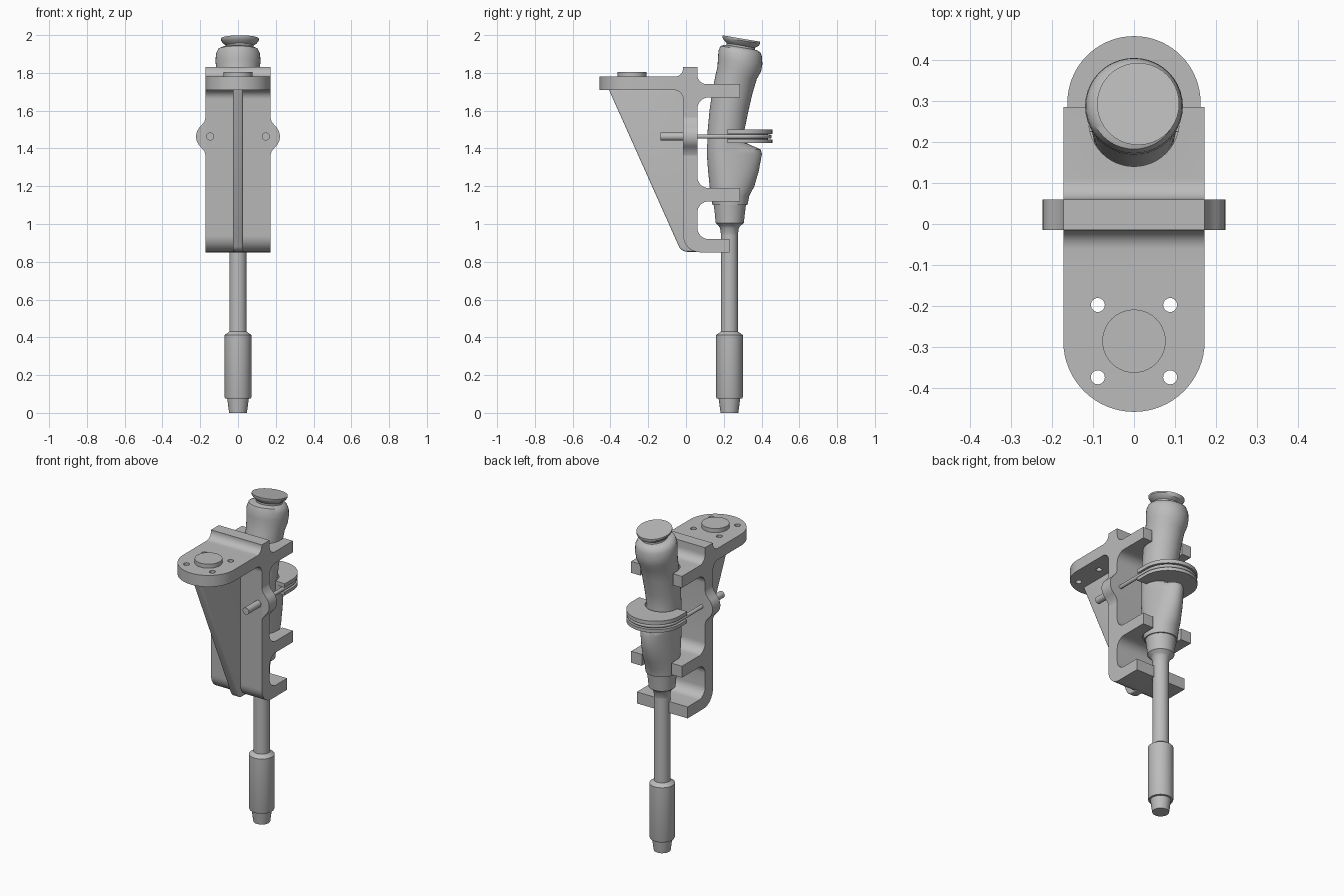
import bpy, bmesh
from math import radians, sin, cos, pi, tan
from mathutils import Vector

cube = bpy.data.objects.get("Cube")
if cube:
    bpy.data.objects.remove(cube, do_unlink=True)

grey = bpy.data.materials.new("plain grey")
grey.use_nodes = True
grey.diffuse_color = (0.5, 0.5, 0.5, 1)
grey.node_tree.nodes["Principled BSDF"].inputs["Base Color"].default_value = (0.5, 0.5, 0.5, 1)


def finish(name, bm):
    """Turn a bmesh into a named, coloured object."""
    bmesh.ops.recalc_face_normals(bm, faces=bm.faces)
    mesh = bpy.data.meshes.new(name)
    bm.to_mesh(mesh)
    bm.free()
    mesh.materials.append(grey)
    obj = bpy.data.objects.new(name, mesh)
    bpy.context.collection.objects.link(obj)
    return obj


def activate(obj):
    bpy.ops.object.select_all(action='DESELECT')
    obj.select_set(True)
    bpy.context.view_layer.objects.active = obj


def smooth(obj, angle=32):
    activate(obj)
    bpy.ops.object.shade_smooth_by_angle(angle=radians(angle))


def apply_modifier(obj, mod):
    activate(obj)
    bpy.ops.object.modifier_apply(modifier=mod.name)


def rounded(corners, steps=8):
    """Polygon from (a, b) or (a, b, fillet radius) corners."""
    out = []
    for i, c in enumerate(corners):
        p = Vector(c[:2])
        if len(c) < 3:
            out.append(p)
            continue
        u = (Vector(corners[i - 1][:2]) - p).normalized()
        v = (Vector(corners[(i + 1) % len(corners)][:2]) - p).normalized()
        half = u.angle(v) / 2
        centre = p + (u + v).normalized() * (c[2] / sin(half))
        start = p + u * (c[2] / tan(half)) - centre
        end = p + v * (c[2] / tan(half)) - centre
        for k in range(steps + 1):
            t = k / steps
            sweep = pi - 2 * half
            out.append(centre + start * (sin((1 - t) * sweep) / sin(sweep))
                       + end * (sin(t * sweep) / sin(sweep)))
    return out


def arc(cx, cy, r, a0, a1, steps=24):
    angles = [radians(a0 + (a1 - a0) * k / steps) for k in range(steps + 1)]
    return [(cx + r * cos(a), cy + r * sin(a)) for a in angles]


def prism(name, points, axis, lo, hi):
    """Extrude a 2D outline along one axis."""
    place = {'x': lambda p, d: (d, p[0], p[1]),
             'y': lambda p, d: (p[0], d, p[1]),
             'z': lambda p, d: (p[0], p[1], d)}[axis]
    bm = bmesh.new()
    low = [bm.verts.new(place(p, lo)) for p in points]
    high = [bm.verts.new(place(p, hi)) for p in points]
    bm.faces.new(low)
    bm.faces.new(high)
    for i in range(len(points)):
        bm.faces.new((low[i - 1], low[i], high[i], high[i - 1]))
    return finish(name, bm)


def cut(obj, cutter):
    mod = obj.modifiers.new("cut", 'BOOLEAN')
    mod.operation = 'DIFFERENCE'
    mod.solver = 'EXACT'
    mod.object = cutter
    apply_modifier(obj, mod)
    bpy.data.objects.remove(cutter, do_unlink=True)


def disc(x, y, r, steps=24):
    return arc(x, y, r, 0, 360, steps)[:-1]


def loft(name, rows, tilt=0.0, sides=40):
    """Stack of rings (z, front y, back y, half width); the back may be stretched."""
    bm = bmesh.new()
    rings = []
    for z, y0, y1, w in rows:
        mid = y0 + min(w, (y1 - y0) / 2)
        ring = []
        for k in range(sides):
            a = 2 * pi * k / sides
            y = mid + sin(a) * ((y1 - mid) if sin(a) > 0 else (mid - y0))
            lean = tilt * min(max((z - 1.5) / 0.45, 0), 1)
            ring.append(bm.verts.new((w * cos(a), y, z - lean * (y - (y0 + y1) / 2))))
        rings.append(ring)
    for a, b in zip(rings, rings[1:]):
        for k in range(sides):
            bm.faces.new((a[k - 1], a[k], b[k], b[k - 1]))
    bm.faces.new(rings[0])
    bm.faces.new(rings[-1])
    return finish(name, bm)


# Bracket: back plate, prongs, foot and the root of the flange in one side profile
W = 0.172
bracket = prism("bracket", rounded([
    (-0.015, 0.85, 0.09), (0.23, 0.85), (0.23, 0.92), (0.06, 0.92, 0.06),
    (0.06, 1.12, 0.06), (0.285, 1.12), (0.285, 1.19), (0.06, 1.19, 0.06),
    (0.06, 1.67, 0.06), (0.285, 1.67), (0.285, 1.74), (0.06, 1.74, 0.05),
    (0.06, 1.83), (-0.015, 1.83), (-0.015, 1.78, 0.045), (-0.1, 1.78),
    (-0.1, 1.71), (-0.015, 1.71, 0.05)]), 'x', -W, W)

# Open cradles in the prongs and foot
for y, r, lo, hi in [(0.25, 0.11, 1.6, 1.8), (0.23, 0.1, 1.1, 1.25), (0.23, 0.047, 0.8, 0.95)]:
    slot = [(r, 0.5)] + arc(0, y, r, 0, -180) + [(-r, 0.5)]
    cut(bracket, prism("slot_cutter", slot, 'z', lo, hi))
smooth(bracket)

# Mounting flange with a round end, four bolt holes and a boss
flange = prism("mounting_flange", [(W, -0.1)] + arc(0, -0.285, W, 0, -180, 32) + [(-W, -0.1)],
               'z', 1.71, 1.78)
for x in (-0.088, 0.088):
    for y in (-0.197, -0.373):
        cut(flange, prism("hole_cutter", disc(x, y, 0.017), 'z', 1.6, 1.9))
smooth(flange)
smooth(prism("flange_boss", disc(0, -0.285, 0.077, 40), 'z', 1.775, 1.805))

# Triangular rib under the flange
rib = prism("support_rib", rounded([
    (-0.41, 1.715), (-0.025, 0.853, 0.05), (0.12, 0.853), (0.12, 0.87),
    (0.02, 0.96), (0.02, 1.715)]), 'x', -0.026, 0.026)
bevel = rib.modifiers.new("soft edges", 'BEVEL')
bevel.width = 0.012
bevel.segments = 3
apply_modifier(rib, bevel)
smooth(rib)

# Side ears and clamp bolt sleeves
MID = 1.463
for side, label in ((1, "left"), (-1, "right")):
    lug = [(0.16, MID - 0.1), (W, MID - 0.1), (0.178, MID - 0.078)]
    lug += arc(0.147, MID, 0.075, -48, 48, 12)
    lug += [(0.178, MID + 0.078), (W, MID + 0.1), (0.16, MID + 0.1)]
    smooth(prism(label + "_ear", [(side * x, z) for x, z in lug], 'y', -0.015, 0.06))
    smooth(prism(label + "_bolt_sleeve", disc(side * 0.147, MID, 0.021), 'y', -0.135, 0.0))

# Bent clamp rod
path = [(0.147, 0.0)] + arc(0, 0.295, 0.147, 0, 180) + [(-0.147, 0.0)]
curve = bpy.data.curves.new("clamp_rod", 'CURVE')
curve.dimensions = '3D'
curve.bevel_depth = 0.012
curve.bevel_resolution = 3
curve.use_fill_caps = True
spline = curve.splines.new('POLY')
spline.points.add(len(path) - 1)
for point, (x, y) in zip(spline.points, path):
    point.co = (x, y, MID, 1)
curve.materials.append(grey)
clamp_rod = bpy.data.objects.new("clamp_rod", curve)
bpy.context.collection.objects.link(clamp_rod)

# Horseshoe saddle: two flanges and a narrower core
for name, r, lo, hi in [("saddle_lower_flange", 0.162, 1.428, 1.448),
                        ("saddle_core", 0.138, 1.447, 1.477),
                        ("saddle_upper_flange", 0.162, 1.476, 1.499)]:
    shoe = [(r, 0.22)] + arc(0, 0.295, r, 0, 180, 36) + [(-r, 0.22)]
    shoe += arc(0, 0.225, 0.098, 180, 0)
    smooth(prism(name, shoe, 'z', lo, hi))

# Hand tool body, leaning back towards the top
smooth(loft("tool_body", [
    (1.10, 0.14, 0.325, 0.092), (1.15, 0.13, 0.335, 0.096), (1.20, 0.125, 0.362, 0.096),
    (1.28, 0.117, 0.385, 0.095), (1.37, 0.11, 0.402, 0.092), (1.395, 0.11, 0.395, 0.092),
    (1.425, 0.113, 0.325, 0.094), (1.5, 0.115, 0.31, 0.096), (1.6, 0.125, 0.33, 0.1),
    (1.7, 0.14, 0.352, 0.104), (1.78, 0.157, 0.375, 0.108), (1.82, 0.167, 0.397, 0.115),
    (1.86, 0.169, 0.404, 0.119), (1.9, 0.172, 0.403, 0.117), (1.925, 0.182, 0.395, 0.106),
    (1.935, 0.205, 0.375, 0.085)], tilt=0.17), 45)

# Flared cap with a narrow neck
cap = loft("tool_cap", [
    (1.92, 0.215, 0.365, 0.075), (1.945, 0.215, 0.365, 0.072), (1.958, 0.2, 0.385, 0.09),
    (1.972, 0.192, 0.392, 0.1), (1.982, 0.192, 0.392, 0.1)], tilt=0.17)
cap.location.x = 0.01
smooth(cap)

# Collar, shaft and tip
smooth(loft("tool_collar", [
    (0.945, 0.185, 0.275, 0.045), (0.98, 0.18, 0.28, 0.05), (0.99, 0.172, 0.288, 0.058),
    (1.005, 0.157, 0.306, 0.075), (1.06, 0.152, 0.312, 0.08), (1.105, 0.146, 0.318, 0.086),
    (1.115, 0.155, 0.31, 0.077)]))
shaft = [(0, 0.047), (0.075, 0.057), (0.076, 0.068), (0.085, 0.071), (0.412, 0.071),
         (0.43, 0.046), (1.0, 0.045)]
smooth(loft("tool_shaft", [(z, 0.23 - r, 0.23 + r, r) for z, r in shaft]), 25)
